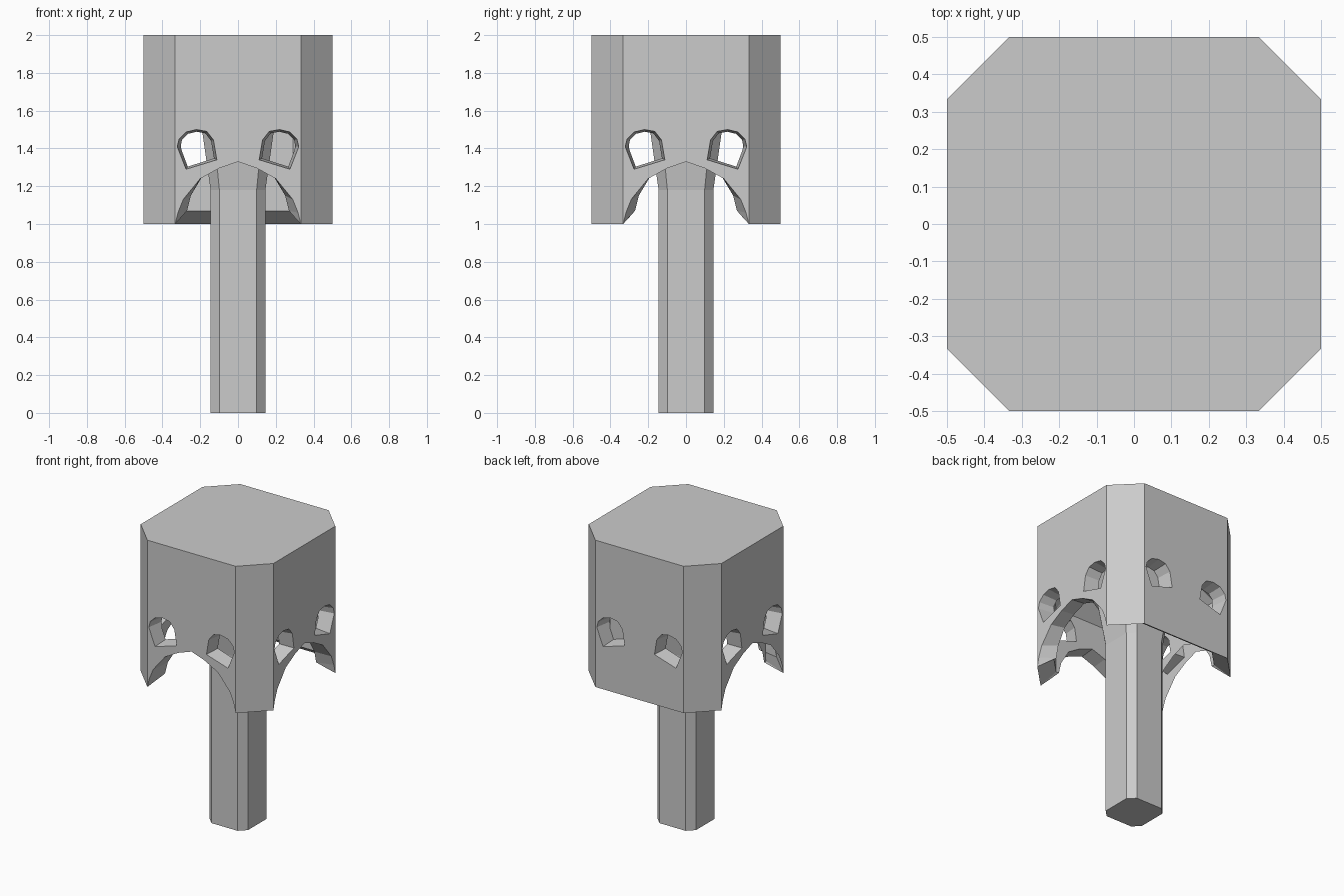
import bpy, bmesh, math
from mathutils import Matrix

if "Cube" in bpy.data.objects:
    bpy.data.objects.remove(bpy.data.objects["Cube"])


def loft(name, rings, turn=0.0):
    """Closed solid skinned through a list of equal-length point rings."""
    bm = bmesh.new()
    loops = [[bm.verts.new(p) for p in r] for r in rings]
    n = len(loops[0])
    for a, b in zip(loops, loops[1:]):
        for i in range(n):
            j = (i + 1) % n
            bm.faces.new((a[i], a[j], b[j], b[i]))
    bm.faces.new(loops[0])
    bm.faces.new(loops[-1])
    bmesh.ops.rotate(bm, verts=bm.verts, matrix=Matrix.Rotation(turn, 3, 'Z'))
    bmesh.ops.recalc_face_normals(bm, faces=bm.faces)
    me = bpy.data.meshes.new(name)
    bm.to_mesh(me)
    bm.free()
    ob = bpy.data.objects.new(name, me)
    bpy.context.collection.objects.link(ob)
    return ob


def octagon(h, c, z):
    """Square ring of half-width h with chamfers starting at c."""
    return [(x, y, z) for x, y in ((-c, -h), (c, -h), (h, -c), (h, c),
                                   (c, h), (-c, h), (-h, c), (-h, -c))]


def inset(t, z):
    return octagon(0.5 - t, 0.333 - 0.414 * t, z)


def wall_cutter(name, outer, inner, turn):
    """Tapered cutter through the front wall (y -0.5 to -0.4), overshooting both faces."""
    def ring(f):
        return [(a[0] + (b[0] - a[0]) * f, -0.5 + 0.1 * f, a[1] + (b[1] - a[1]) * f)
                for a, b in zip(outer, inner)]
    return loft(name, [ring(-0.3), ring(0), ring(1), ring(1.1)], turn)


def mirror(half):
    return half + [(-x, z) for x, z in reversed(half) if x != 0]


# chamfered canopy block
canopy = loft("canopy", [inset(0, 1.0), inset(0, 2.0)])

# hollow underside with knife-edged corners
cutters = [loft("cavity_cutter", [inset(-0.1, 0.93), inset(0.1, 1.07),
                                  inset(0.1, 1.52), inset(0.2, 1.62)])]

# arches and windows on all four sides
arch_out = mirror([(-.333, .85), (-.333, 1.0), (-.318, 1.06), (-.29, 1.13),
                   (-.20, 1.24), (-.10, 1.295), (0, 1.33)])
arch_in = mirror([(-.285, .85), (-.285, 1.0), (-.27, 1.07), (-.25, 1.15),
                  (-.19, 1.25), (-.10, 1.305), (0, 1.34)])
win_out = [(-.275, 1.29), (-.322, 1.41), (-.312, 1.45), (-.275, 1.487),
           (-.22, 1.50), (-.165, 1.49), (-.13, 1.445), (-.112, 1.34)]
win_in = [(-.215 + (x + .215) * .85, 1.405 + (z - 1.405) * .88) for x, z in win_out]
for k in range(4):
    turn = k * math.pi / 2
    cutters.append(wall_cutter("arch_cutter", arch_out, arch_in, turn))
    for s in (1, -1):
        cutters.append(wall_cutter("window_cutter", [(x * s, z) for x, z in win_out],
                                   [(x * s, z) for x, z in win_in], turn))

for c in cutters:
    m = canopy.modifiers.new("cut", 'BOOLEAN')
    m.operation, m.solver, m.object = 'DIFFERENCE', 'EXACT', c
dg = bpy.context.evaluated_depsgraph_get()
result = bpy.data.meshes.new_from_object(canopy.evaluated_get(dg))
canopy.modifiers.clear()
canopy.data = result
for c in cutters:
    bpy.data.objects.remove(c)

# central column flaring into the ceiling
loft("column", [octagon(h, h * 0.68, z) for h, z in
                ((.145, 0), (.145, 1.18), (.162, 1.30), (.188, 1.48), (.25, 1.60), (.27, 1.65))])
